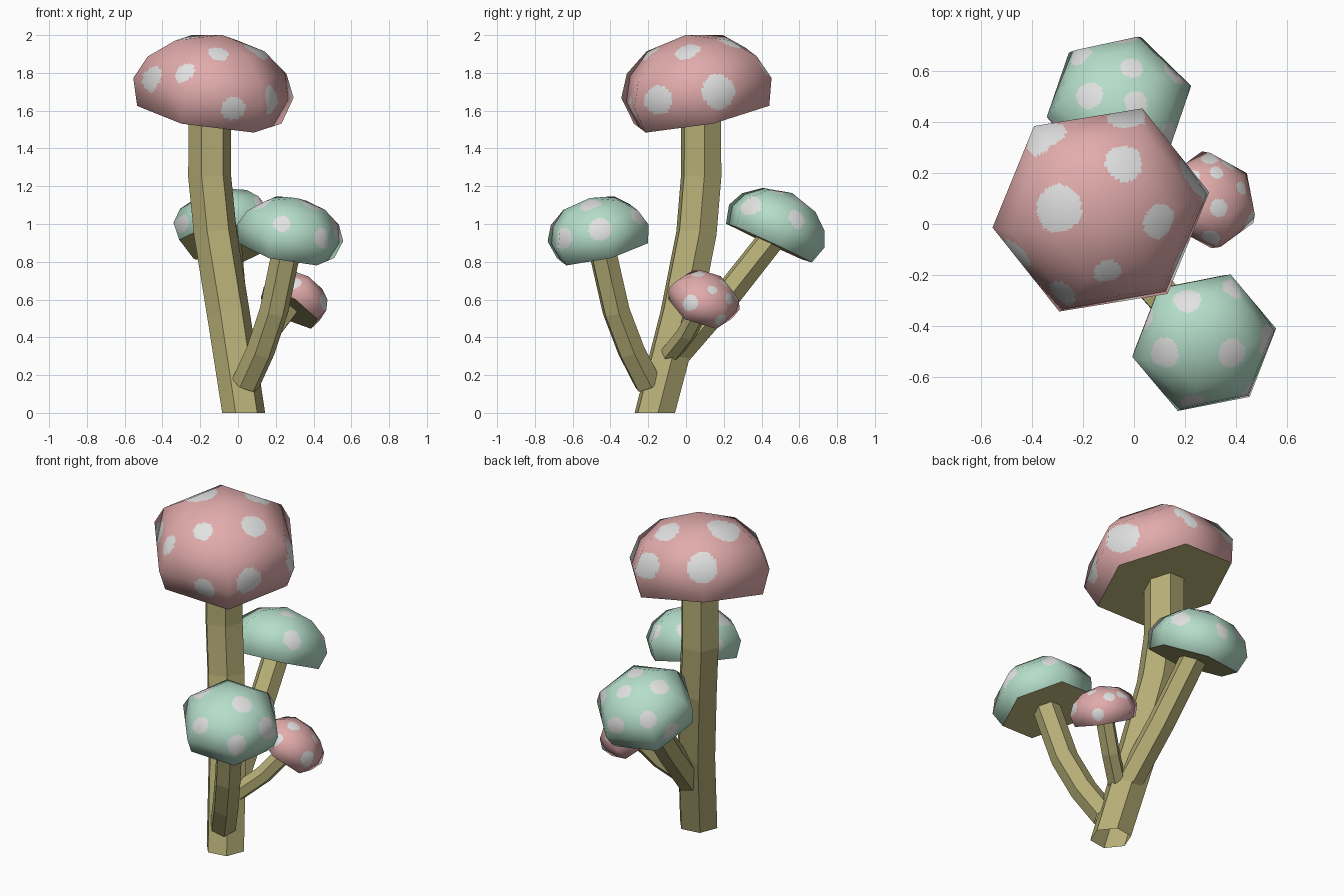
import bpy, bmesh, math
from mathutils import Vector

if "Cube" in bpy.data.objects:
    bpy.data.objects.remove(bpy.data.objects["Cube"])

UP = Vector((0, 0, 1))


def material(name, rgb):
    m = bpy.data.materials.new(name)
    m.diffuse_color = (*rgb, 1)
    m.use_nodes = True
    m.node_tree.nodes["Principled BSDF"].inputs["Base Color"].default_value = m.diffuse_color
    return m


PINK = material("pink", (0.76, 0.41, 0.41))
GREEN = material("mint_green", (0.46, 0.73, 0.59))
WHITE = material("spot_white", (0.75, 0.76, 0.75))
OLIVE = material("stem_olive", (0.46, 0.42, 0.18))


def add_object(name, bm, mats):
    me = bpy.data.meshes.new(name)
    bm.to_mesh(me)
    bm.free()
    for m in mats:
        me.materials.append(m)
    ob = bpy.data.objects.new(name, me)
    bpy.context.collection.objects.link(ob)
    return ob


def hexagon(radius, az, steps=1):
    """Points around a hexagon, each side split into steps."""
    pts = [Vector((math.cos(az + k * math.pi / 3), math.sin(az + k * math.pi / 3), 0)) * radius
           for k in range(6)]
    return [pts[k].lerp(pts[(k + 1) % 6], j / steps) for k in range(6) for j in range(steps)]


def loft(bm, rings):
    """Join successive rings with quads."""
    vs = [[bm.verts.new(p) for p in r] for r in rings]
    n = len(rings[0])
    for a, b in zip(vs, vs[1:]):
        for i in range(n):
            bm.faces.new((a[i], a[(i + 1) % n], b[(i + 1) % n], b[i]))


def stem(name, path, radius, az, end_dir):
    """Open hexagonal tube bent along a path."""
    path = [Vector(p) for p in path]
    rings = []
    for i, p in enumerate(path):
        if i == len(path) - 1:
            t = end_dir
        elif i == 0:
            t = path[1] - p
        else:
            t = (path[i + 1] - p).normalized() + (p - path[i - 1]).normalized()
        q = UP.rotation_difference(t.normalized())
        if i == 0 and p.z == 0:
            q.identity()
        rings.append([p + q @ v for v in hexagon(radius, az)])
    bm = bmesh.new()
    loft(bm, rings)
    add_object(name, bm, [OLIVE])


# cap profile: height from the widest ring, radius
PROFILE = [(-0.146, 0.39), (0, 0.433), (0.125, 0.375), (0.23, 0.24), (0.29, 0)]


def cap(name, centre, axis, az, scale, colour, spots):
    """Six-sided tilted dome with round spots and a flat underside."""
    c = Vector(centre)
    q = UP.rotation_difference(axis)
    rings, n = [], 14
    for (h0, r0), (h1, r1) in zip(PROFILE, PROFILE[1:]):
        for j in range(n):
            rings.append((h0 + (h1 - h0) * j / n, r0 + (r1 - r0) * j / n))
    rings.append(PROFILE[-1])
    bm = bmesh.new()
    loft(bm, [[c + q @ (v + UP * h * scale) for v in hexagon(r * scale, az, 24)] for h, r in rings])
    bmesh.ops.remove_doubles(bm, verts=bm.verts, dist=0.0002)

    # spots: faces close to where each spot direction meets the dome
    mids = [(f, f.calc_center_median() - c) for f in bm.faces]
    for x, y, z, r in spots:
        d = Vector((x, y, z)).normalized()
        hit = max((m for _, m in mids), key=lambda m: m.normalized().dot(d))
        for f, m in mids:
            if (m - hit).length < r:
                f.material_index = 1
    for f in bm.faces:
        f.smooth = True
    ob = add_object(name, bm, [colour, WHITE])

    # soft dome shading over the finely cut flat sides
    normals = []
    for v in ob.data.vertices:
        p = q.inverted() @ (v.co - c)
        normals.append((q @ Vector((p.x, p.y, p.z * 1.7))).normalized())
    ob.data.normals_split_custom_set_from_vertices(normals)

    # underside
    bm = bmesh.new()
    h, r = PROFILE[0]
    bm.faces.new([bm.verts.new(c + q @ (v + UP * h * scale))
                  for v in reversed(hexagon(r * scale, az))])
    add_object(name + "_underside", bm, [OLIVE])


def mushroom(name, centre, tilt, az, scale, colour, path, spots):
    """tilt = horizontal part of the cap axis; the stem ends just inside the cap."""
    axis = Vector((tilt[0], tilt[1], math.sqrt(1 - tilt[0] ** 2 - tilt[1] ** 2)))
    az = math.radians(az)
    end = Vector(centre) - axis * 0.13 * scale
    stem(name + "_stem", path + [end], 0.115 * scale, az, axis)
    cap(name + "_cap", centre, axis, az, scale, colour, spots)


mushroom("tall_pink", (-0.13, 0.055, 1.72), (0.15, -0.19), 8.5, 1.0, PINK,
         [(0.03, -0.165, 0), (-0.05, -0.03, 0.52), (-0.12, 0.055, 0.95), (-0.15, 0.08, 1.25)],
         [(-0.166, 0.005, 0.25, 0.095), (0.09, 0.19, 0.255, 0.075), (0.234, -0.047, 0.20, 0.07),
          (0.03, -0.225, 0.18, 0.055), (-0.15, -0.325, 0.08, 0.062), (-0.34, -0.17, 0.05, 0.07),
          (0.114, -0.36, -0.12, 0.065), (0.305, -0.21, -0.065, 0.078), (0.39, 0.125, -0.02, 0.1),
          (0.105, 0.36, 0.10, 0.075), (-0.21, 0.27, 0.14, 0.09)])

mushroom("front_green", (0.275, -0.465, 0.952), (0.19, -0.23), 10, 0.67, GREEN,
         [(0.04, -0.2, 0.155), (0.12, -0.29, 0.33), (0.19, -0.37, 0.54)],
         [(-0.065, 0.165, 0.15, 0.055), (0.105, 0.205, 0.09, 0.048), (-0.132, -0.035, 0.13, 0.06),
          (0.095, -0.035, 0.125, 0.058), (-0.037, -0.22, 0.05, 0.048), (0.165, -0.175, -0.025, 0.058),
          (0.24, 0.01, 0.02, 0.065), (-0.21, 0.095, 0.05, 0.05)])

mushroom("back_green", (-0.059, 0.48, 0.988), (-0.03, 0.42), 13, 0.67, GREEN,
         [(0.0, -0.06, 0.3), (-0.03, 0.2, 0.6)],
         [(0.045, 0.12, 0.12, 0.045), (-0.104, 0.02, 0.14, 0.055), (0.06, 0.0, 0.17, 0.045),
          (-0.135, 0.167, 0.03, 0.05), (0.22, 0.107, 0.04, 0.055), (0.17, -0.12, 0.10, 0.058),
          (-0.23, -0.10, 0.01, 0.05), (-0.22, 0.07, -0.06, 0.05), (0.03, 0.26, -0.03, 0.05)])

mushroom("small_pink", (0.302, 0.097, 0.605), (0.48, 0.34), 36, 0.46, PINK,
         [(0.05, -0.085, 0.31), (0.17, 0.003, 0.42)],
         [(0.03, -0.035, 0.13, 0.036), (0.17, -0.08, -0.02, 0.045), (0.13, 0.045, 0.05, 0.027),
          (0.10, 0.08, -0.10, 0.038), (0.0, -0.16, 0.085, 0.038), (0.08, 0.155, -0.005, 0.032),
          (0.02, 0.10, 0.08, 0.028), (-0.09, 0.10, 0.12, 0.038), (0.0, 0.19, 0.03, 0.036)])
